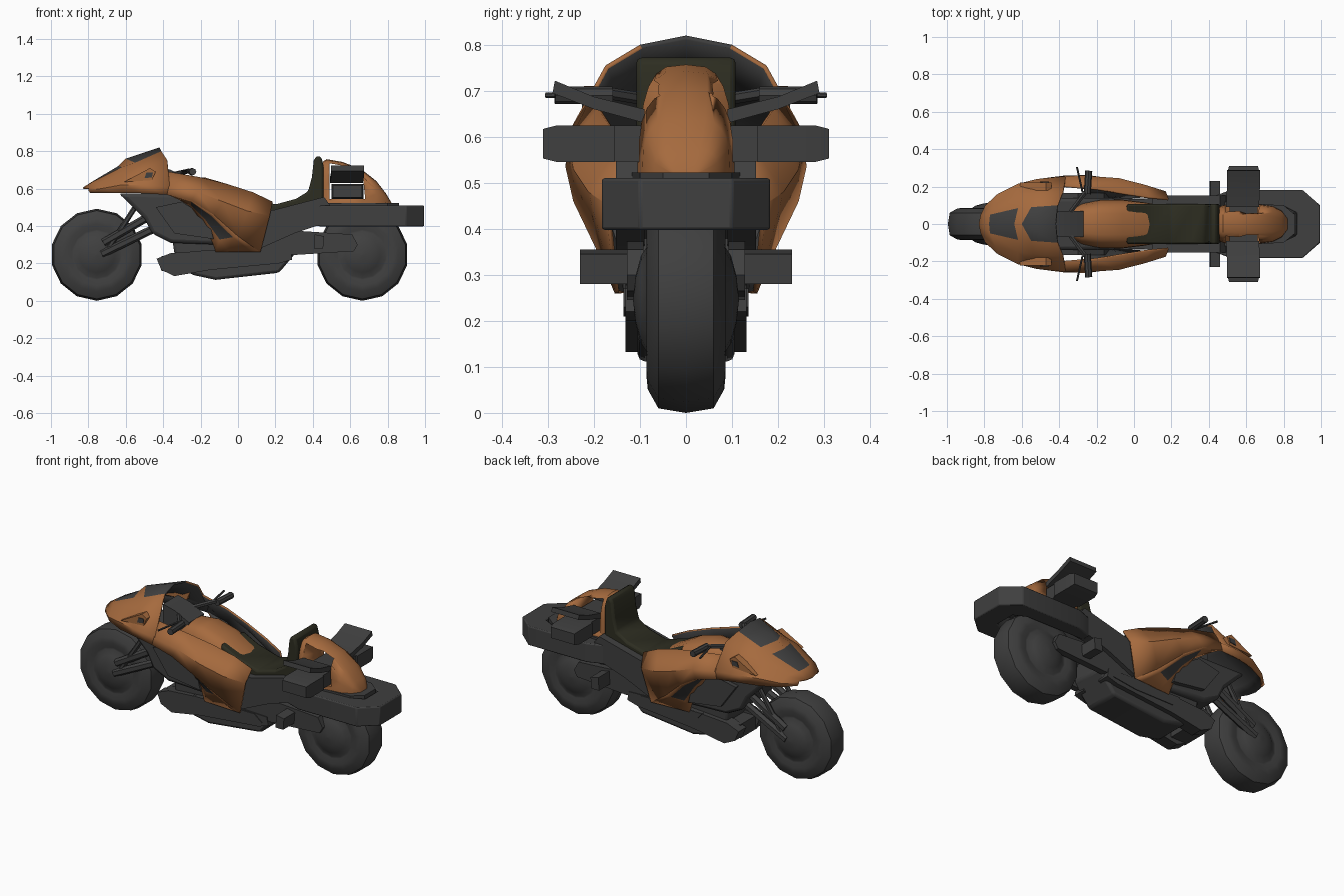
import bpy, bmesh, math
from mathutils import Vector

if "Cube" in bpy.data.objects:
    bpy.data.objects.remove(bpy.data.objects["Cube"])


def material(name, rgb):
    m = bpy.data.materials.new(name)
    m.diffuse_color = (*rgb, 1)
    m.use_nodes = True
    m.node_tree.nodes["Principled BSDF"].inputs["Base Color"].default_value = m.diffuse_color
    return m


ORANGE = material("burnt orange paint", (0.38, 0.145, 0.048))
GRAY = material("dark gray", (0.05, 0.05, 0.05))
OLIVE = material("dark olive leather", (0.026, 0.026, 0.015))


def finish(name, bm, mats, mirror=False, bevel=0, smooth=35, recalc=True):
    if recalc:
        bmesh.ops.recalc_face_normals(bm, faces=bm.faces[:])
    me = bpy.data.meshes.new(name)
    bm.to_mesh(me)
    bm.free()
    me.shade_smooth()
    me.set_sharp_from_angle(angle=math.radians(smooth))
    ob = bpy.data.objects.new(name, me)
    bpy.context.collection.objects.link(ob)
    for m in mats if isinstance(mats, list) else [mats]:
        me.materials.append(m)
    if mirror:
        mod = ob.modifiers.new("mirror", 'MIRROR')
        mod.use_axis = (False, True, False)
    if bevel:
        mod = ob.modifiers.new("bevel", 'BEVEL')
        mod.width, mod.segments = bevel, 2
    return ob


def loft(name, rings, mat, **kw):
    """Closed cross-sections joined and capped."""
    bm = bmesh.new()
    vs = [[bm.verts.new(p) for p in r] for r in rings]
    n = len(rings[0])
    for a, b in zip(vs, vs[1:]):
        for k in range(n):
            bm.faces.new((a[k], a[(k + 1) % n], b[(k + 1) % n], b[k]))
    bm.faces.new(vs[0])
    bm.faces.new(vs[-1])
    return finish(name, bm, mat, **kw)


def prism(name, pts, lo, hi, mat, axis='y', **kw):
    place = (lambda p, d: (p[0], d, p[1])) if axis == 'y' else (lambda p, d: (p[0], p[1], d))
    return loft(name, [[place(p, d) for p in pts] for d in (lo, hi)], mat, **kw)


def box(name, x, y, z, mat, **kw):
    return prism(name, [(x[0], z[0]), (x[1], z[0]), (x[1], z[1]), (x[0], z[1])], *y, mat, **kw)


def rod(name, a, b, r, mat, sides=6):
    a, b = Vector(a), Vector(b)
    d = b - a
    bm = bmesh.new()
    mtx = d.to_track_quat('Z', 'Y').to_matrix().to_4x4()
    mtx.translation = (a + b) / 2
    bmesh.ops.create_cone(bm, cap_ends=True, segments=sides, radius1=r, radius2=r,
                          depth=d.length, matrix=mtx)
    return finish(name, bm, mat, mirror=True)


def arches(name, stations, mat, power=0.62, n=12):
    """Arched loft from (x, half width, bottom, top)."""
    rings = []
    for x, w, zb, zt in stations:
        ring = []
        for k in range(n + 1):
            c, s = math.cos(math.pi * k / n), max(0, math.sin(math.pi * k / n))
            ring.append((x, math.copysign(abs(c) ** power * w, c), zb + (zt - zb) * s ** power))
        rings.append(ring)
    return loft(name, rings, mat)


def shell(name, rows, paint):
    """Thin mirrored skin over a grid of points, dark on the inside."""
    bm = bmesh.new()
    vs = [[bm.verts.new(p) for p in r] for r in rows]
    for i in range(len(vs) - 1):
        for j in range(len(vs[0]) - 1):
            f = bm.faces.new((vs[i][j], vs[i + 1][j], vs[i + 1][j + 1], vs[i][j + 1]))
            f.material_index = paint(i, j)
    ob = finish(name, bm, [ORANGE, GRAY, GRAY], mirror=True, recalc=False)
    mod = ob.modifiers.new("thickness", 'SOLIDIFY')
    mod.thickness, mod.material_offset = 0.01, 1
    return ob


# Wheels: revolved tyre with domed hub
half = [(0.115, 0.001), (0.11, 0.05), (0.098, 0.095), (0.078, 0.125), (0.078, 0.135),
        (0.086, 0.165), (0.083, 0.195), (0.06, 0.236), (0, 0.246)]
profile = half + [(-y, r) for y, r in half[-2::-1]]
for name, cx in (("front_wheel", -0.755), ("rear_wheel", 0.665)):
    rings = [[(cx + r * math.sin(2 * math.pi * k / 14), y, 0.246 + r * math.cos(2 * math.pi * k / 14))
              for k in range(14)] for y, r in profile]
    loft(name, rings, GRAY, smooth=50)

# Front fairing with dark headlight and windshield
shell("front_fairing", [
    [(-.83, 0, .605), (-.82, .05, .605), (-.80, .09, .605), (-.80, .095, .59), (-.79, .09, .575)],
    [(-.775, 0, .64), (-.77, .05, .64), (-.74, .12, .63), (-.73, .16, .60), (-.73, .155, .575)],
    [(-.64, 0, .72), (-.62, .085, .715), (-.62, .15, .685), (-.62, .215, .62), (-.62, .21, .575)],
    [(-.60, 0, .76), (-.55, .09, .738), (-.54, .16, .70), (-.52, .24, .62), (-.52, .235, .575)],
    [(-.42, 0, .82), (-.41, .10, .80), (-.38, .175, .755), (-.365, .255, .61), (-.38, .258, .567)],
], lambda i, j: 1 if j == 0 and i in (1, 3) else 0)

# Side panels and their inward flange with dark vent
crease = [(-.38, .258, .567), (-.25, .262, .535), (-.13, .245, .46), (0, .19, .345), (.12, .155, .26)]
top = [(-.37, .205, .69), (-.2, .19, .66), (-.05, .165, .622), (.08, .145, .58), (.185, .135, .53)]
mid = [(-.37, .255, .61), (-.22, .255, .585), (-.08, .245, .53), (.05, .212, .48), (.17, .175, .455)]
inner = [(-.33, .22, .555), (-.25, .18, .50), (-.2, .15, .43), (-.14, .14, .32), (-.12, .14, .26)]
shell("side_panel", list(zip(top, mid, crease)), lambda i, j: 0)
shell("side_panel_flange",
      [[Vector(a).lerp(Vector(b), t) for t in (0, .2, .7, 1)] for a, b in zip(crease, inner)],
      lambda i, j: 1 if j == 1 and i in (1, 2) else 0)

# Signal pods on the fairing flanks
prism("signal_pod", [(-.61, .635), (-.46, .645), (-.44, .69), (-.47, .71)], .18, .222, ORANGE, mirror=True)
prism("signal_pod_lens", [(-.50, .655), (-.46, .66), (-.455, .685), (-.49, .685)], .215, .226, GRAY, mirror=True)

# Tank
arches("tank", [(-.34, .08, .5, .61), (-.28, .11, .48, .655), (-.18, .13, .46, .66),
                (-.06, .13, .45, .625), (.06, .115, .45, .56), (.14, .1, .45, .52)], ORANGE)

# Seat with backrest
prism("seat", [(-.04, .605), (.06, .555), (.2, .515), (.31, .545), (.375, .585), (.395, .66), (.405, .75),
               (.42, .775), (.445, .77), (.458, .72), (.458, .54), (.2, .46), (-.03, .5)],
      -.108, .108, OLIVE, bevel=.02, smooth=50)

# Tail cowl with side openings
cowl = arches("tail_cowl", [(.455, .092, .52, .745), (.475, .1, .52, .757), (.56, .106, .52, .742),
                            (.66, .106, .52, .703), (.74, .095, .52, .64), (.79, .07, .52, .575),
                            (.82, .03, .52, .525)], ORANGE)
cutter = prism("cowl_cutter", [(.49, .735), (.6, .715), (.665, .69), (.68, .545), (.49, .545)], -.3, .3, ORANGE)
cutter.hide_render = True
cutter.display_type = 'WIRE'
mod = cowl.modifiers.new("openings", 'BOOLEAN')
mod.operation, mod.object = 'DIFFERENCE', cutter

# Saddle boxes, their carrier and raised wing plates
box("box_carrier", (.51, .66), (-.16, .16), (.546, .625), GRAY)
loft("saddle_box", [[(x, y, z) for x, z in ((.5 + i, .545 + i), (.67 - i, .545 + i), (.67 - i, .625 - i), (.5 + i, .625 - i))]
                    for y, i in ((.155, 0), (.28, 0), (.311, .008))], GRAY, mirror=True)
loft("wing_plate", [[(x, .09, .63), (x, .09, .66), (x + .005, .2, .687), (x + .005, .285, .722),
                     (x + .005, .29, .695), (x + .005, .2, .66)] for x in (.492, .668)], GRAY, mirror=True)

# Rear bumper ring and deck
prism("rear_bumper", [(.43, .1), (.43, .15), (.52, .183), (.9, .183), (.995, .1), (.995, -.1), (.9, -.183),
                      (.52, -.183), (.43, -.15), (.43, -.1), (.8, -.095), (.87, -.06), (.87, .06), (.8, .095)],
      .398, .51, GRAY, axis='z', bevel=.006)
prism("rear_deck", [(.43, .12), (.8, .1), (.86, .05), (.86, -.05), (.8, -.1), (.43, -.12)], .495, .522, GRAY, axis='z')

# Subframe, swing arm and foot pegs
prism("subframe", [(.1, .48), (.19, .485), (.46, .555), (.5, .5), (.5, .41), (.42, .4), (.3, .36), (.12, .28)],
      .09, .152, GRAY, mirror=True)
prism("seat_base", [(0, .5), (.2, .48), (.46, .555), (.46, .5), (.36, .4), (.1, .3)], -.1, .1, GRAY)
prism("swing_arm", [(.1, .36), (.3, .375), (.61, .355), (.64, .3), (.62, .265), (.3, .245), (.1, .27)],
      .092, .128, GRAY, mirror=True)
prism("foot_peg", [(.405, .28), (.455, .28), (.46, .345), (.41, .355)], .12, .23, GRAY, mirror=True)

# Engine, lower fairing and belly exhausts
prism("lower_fairing", [(-.64, .575), (-.6, .54), (-.5, .44), (-.46, .36), (-.36, .31), (-.1, .30), (-.1, .5),
                        (-.3, .57)], -.14, .14, GRAY, bevel=.02)
prism("fairing_scoop", [(-.44, .5), (-.3, .53), (-.16, .44), (-.13, .33), (-.34, .36)], .13, .165, GRAY, mirror=True)
prism("engine", [(-.36, .4), (-.1, .52), (.1, .5), (.3, .42), (.32, .27), (.22, .15), (-.12, .112), (-.25, .14),
                 (-.34, .25)], -.105, .105, GRAY, bevel=.015)
prism("exhaust", [(-.435, .225), (-.41, .165), (-.34, .132), (-.15, .165), (.22, .2), (.29, .22), (.28, .27),
                  (.0, .28), (-.36, .255)], .06, .132, GRAY, mirror=True)
prism("engine_cover", [(-.2, .27), (.2, .27), (.25, .23), (.1, .21), (-.15, .21)], .12, .136, GRAY, mirror=True)
box("exhaust_link", (-.41, -.3), (-.08, .08), (.16, .24), GRAY)

# Front suspension arms
rod("upper_fork_arm", (-.72, .1, .31), (-.46, .095, .46), .022, GRAY)
rod("lower_fork_arm", (-.73, .105, .25), (-.42, .095, .40), .022, GRAY)
rod("fork_strut", (-.7, .1, .27), (-.55, .1, .5), .014, GRAY)

# Dashboard and handlebars
prism("dashboard", [(-.44, .72), (-.36, .70), (-.27, .655), (-.28, .6), (-.44, .58)], -.07, .07, GRAY)
rod("handlebar", (-.35, .05, .675), (-.26, .17, .695), .013, GRAY)
rod("grip", (-.25, .16, .69), (-.242, .285, .69), .019, GRAY, 8)
rod("brake_lever", (-.275, .17, .695), (-.305, .305, .69), .006, GRAY)
